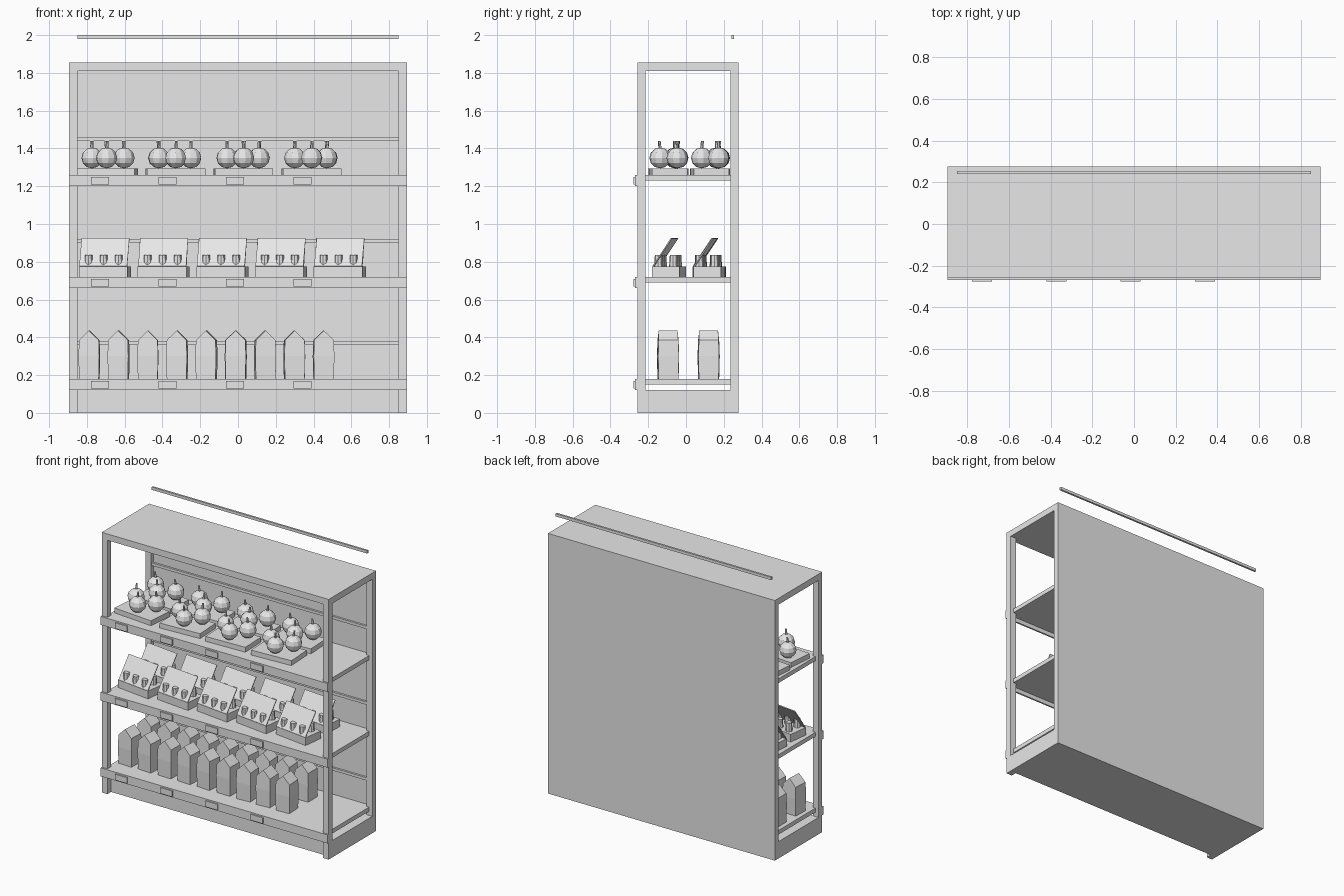
import bpy, bmesh, math, random
from mathutils import Matrix, Vector

random.seed(4)
if "Cube" in bpy.data.objects:
    bpy.data.objects.remove(bpy.data.objects["Cube"], do_unlink=True)

COLOR = (0.8, 0.8, 0.8, 1)
grey = bpy.data.materials.new("plain light grey")
grey.use_nodes = True
grey.diffuse_color = COLOR
for node in grey.node_tree.nodes:
    if node.type == "BSDF_PRINCIPLED":
        node.inputs["Base Color"].default_value = COLOR


def finish(bm, name):
    bmesh.ops.recalc_face_normals(bm, faces=bm.faces)
    mesh = bpy.data.meshes.new(name)
    bm.to_mesh(mesh)
    bm.free()
    mesh.materials.append(grey)
    return mesh


def place(mesh, name, loc=(0, 0, 0), turn=0):
    ob = bpy.data.objects.new(name, mesh)
    ob.location = loc
    ob.rotation_euler.z = math.radians(turn)
    bpy.context.collection.objects.link(ob)
    return ob


def add_box(bm, x, y, z):
    lo, hi = Vector((x[0], y[0], z[0])), Vector((x[1], y[1], z[1]))
    m = Matrix.Translation((lo + hi) / 2) @ Matrix.Diagonal((*(hi - lo), 1))
    bmesh.ops.create_cube(bm, size=1, matrix=m)


def box(name, x, y, z):
    bm = bmesh.new()
    add_box(bm, x, y, z)
    return place(finish(bm, name), name)


# Cabinet frame
W, IN = 0.895, 0.85
FRONT, BACK, TOP = -0.257, 0.277, 1.855
box("back_panel", (-W, W), (0.262, BACK), (0, TOP))
box("top_panel", (-W, W), (FRONT, BACK), (1.81, TOP))
box("base", (-W, W), (-0.216, BACK), (0, 0.12))
for side, a, b in (("right", -W, -IN), ("left", IN, W)):
    box(side + "_front_post", (a, b), (FRONT, -0.215), (0, TOP))
    box(side + "_back_post", (a, b), (0.235, BACK), (0, TOP))

# Shelves with front lips, price tags and rear rails
SHELVES = (0.18, 0.72, 1.26)
for i, z in enumerate(SHELVES):
    box(f"shelf_{i}", (-0.87, 0.87), (FRONT, 0.265), (z - 0.03, z))
    box(f"shelf_lip_{i}", (-W, W), (-0.269, FRONT), (z - 0.06, z))
    for k in range(4):
        x = -0.73 + k * 0.357
        box(f"price_tag_{i}_{k}", (x - 0.048, x + 0.048), (-0.277, -0.269), (z - 0.052, z - 0.01))
for i in range(4):
    z = 0.36 + i * 0.54
    box(f"rear_rail_{i}", (-IN, IN), (0.241, 0.255), (z, z + 0.02))


# Gable-topped carton: stacked rings with a ridge along y
def carton_mesh():
    bm = bmesh.new()
    rings = []
    for half, z in ((0.052, 0), (0.055, 0.12), (0.052, 0.205)):
        rings.append([bm.verts.new((sx * half, sy * half, z))
                      for sx, sy in ((-1, -1), (1, -1), (1, 1), (-1, 1))])
    front, back = (bm.verts.new((0, y, 0.256)) for y in (-0.05, 0.05))
    bm.faces.new(rings[0])
    for lower, upper in zip(rings, rings[1:]):
        for k in range(4):
            n = (k + 1) % 4
            bm.faces.new((lower[k], lower[n], upper[n], upper[k]))
    a, b, c, d = rings[-1]
    for face in ((a, b, front), (b, c, back, front), (c, d, back), (d, a, front, back)):
        bm.faces.new(face)
    return finish(bm, "carton")


# Ribless low-poly pumpkin with a stem
def pumpkin_mesh():
    bm = bmesh.new()
    bmesh.ops.create_uvsphere(bm, u_segments=10, v_segments=6, radius=0.057,
                              matrix=Matrix.Translation((0, 0, 0.055)) @ Matrix.Diagonal((1, 1, 0.97, 1)))
    bmesh.ops.create_cone(bm, segments=6, radius1=0.009, radius2=0.006, depth=0.045, cap_ends=True,
                          matrix=Matrix.Translation((0.003, 0, 0.122)) @ Matrix.Rotation(0.15, 4, "Y"))
    return finish(bm, "pumpkin")


# Display box with a tilted card and two rows of small jars
def display_mesh():
    bm = bmesh.new()
    add_box(bm, (-0.13, 0.13), (-0.073, 0.073), (0, 0.055))
    tilt = math.atan2(0.15, 0.1)
    m = (Matrix.Translation((0, -0.02, 0.13)) @ Matrix.Rotation(tilt, 4, "X")
         @ Matrix.Diagonal((0.255, 0.18, 0.006, 1)))
    bmesh.ops.create_cube(bm, size=1, matrix=m)
    for y in (-0.045, 0.035):
        for x in (-0.08, 0, 0.08):
            bmesh.ops.create_cone(bm, segments=8, radius1=0.024, radius2=0.02, depth=0.065,
                                  cap_ends=True, matrix=Matrix.Translation((x, y, 0.083)))
    return finish(bm, "display_box")


def board_mesh():
    bm = bmesh.new()
    add_box(bm, (-0.154, 0.154), (-0.094, 0.094), (0, 0.035))
    return finish(bm, "board")


carton, pumpkin = carton_mesh(), pumpkin_mesh()
display, board = display_mesh(), board_mesh()

# Stock the shelves in two rows
for row in range(2):
    for k in range(9):
        place(carton, f"carton_{row}_{k}", (-0.787 + k * 0.155, -0.095 + row * 0.215, SHELVES[0]),
              random.uniform(-5, 5))
    for k in range(5):
        place(display, f"display_box_{row}_{k}", (-0.705 + k * 0.311, -0.09 + row * 0.213, SHELVES[1]),
              random.uniform(-8, -4))
    for k, turn in enumerate((-5, 3, 2, 3)):
        spot = Vector((-0.692 + k * 0.36, -0.093 + row * 0.22, SHELVES[2]))
        place(board, f"board_{row}_{k}", spot, turn)
        spin = Matrix.Rotation(math.radians(turn), 3, "Z")
        for n, offset in enumerate(((-0.085, 0.042), (0, -0.044), (0.085, 0.042))):
            place(pumpkin, f"pumpkin_{row}_{k}_{n}", spot + spin @ Vector((*offset, 0.035)),
                  random.uniform(0, 360))
